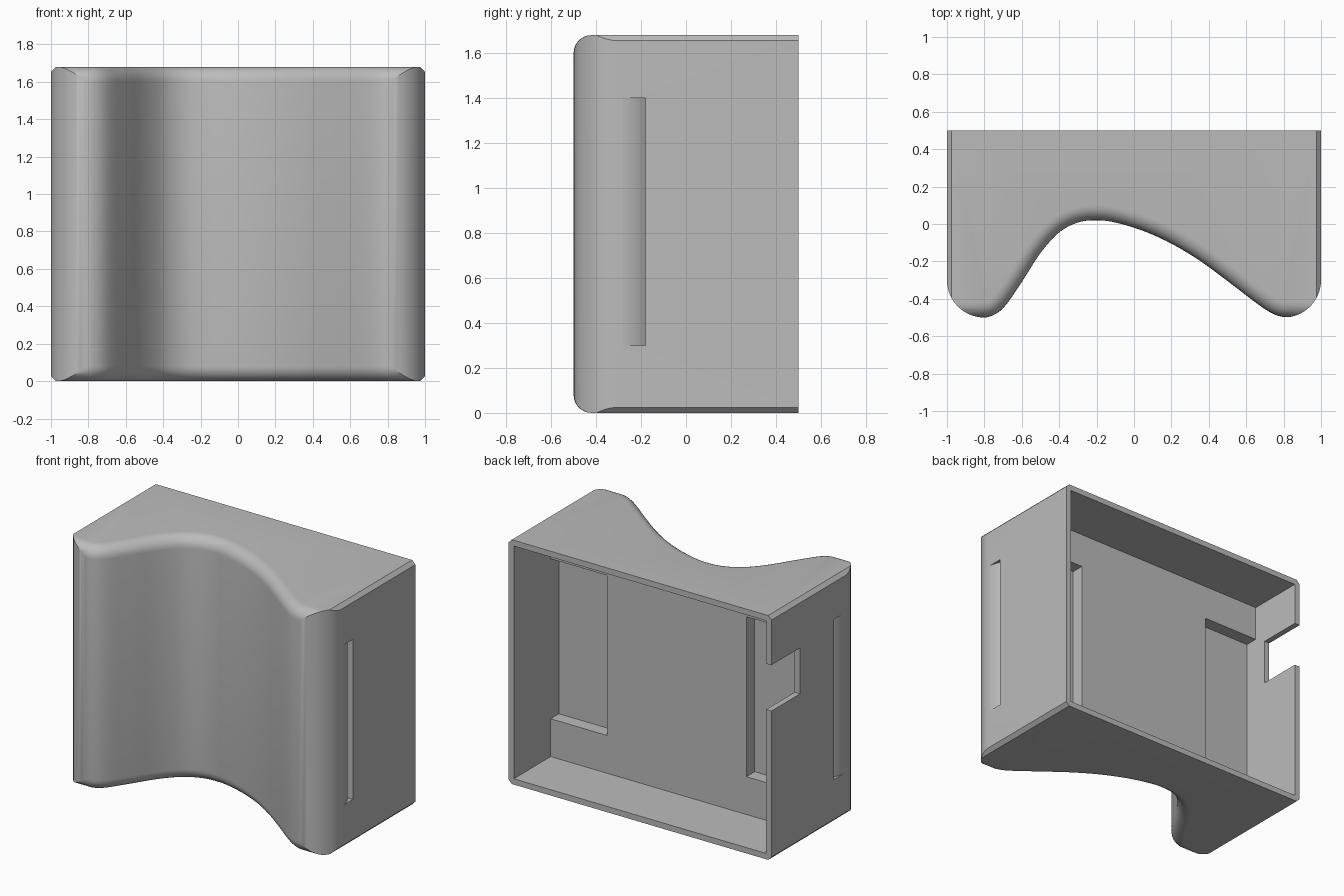
import bpy, bmesh, math
from mathutils import Vector

if "Cube" in bpy.data.objects:
    bpy.data.objects.remove(bpy.data.objects["Cube"], do_unlink=True)

HEIGHT, FILLET, WALL, CORNER = 1.68, 0.08, 0.04, 0.2

grey = bpy.data.materials.new("plain grey")
grey.use_nodes = True
grey.diffuse_color = (0.5, 0.5, 0.5, 1)
grey.node_tree.nodes["Principled BSDF"].inputs["Base Color"].default_value = (0.5, 0.5, 0.5, 1)


def loft(name, rings):
    """Closed solid through rings that have equal point counts."""
    bm = bmesh.new()
    loops = [[bm.verts.new(p) for p in ring] for ring in rings]
    n = len(loops[0])
    for a, b in zip(loops, loops[1:]):
        for i in range(n):
            j = (i + 1) % n
            bm.faces.new((a[i], a[j], b[j], b[i]))
    bm.faces.new(loops[0][::-1])
    bm.faces.new(loops[-1])
    bmesh.ops.recalc_face_normals(bm, faces=bm.faces)
    mesh = bpy.data.meshes.new(name)
    bm.to_mesh(mesh)
    bm.free()
    mesh.materials.append(grey)
    obj = bpy.data.objects.new(name, mesh)
    bpy.context.collection.objects.link(obj)
    return obj


def prism(name, outline, z0, z1):
    return loft(name, [[(x, y, z) for x, y in outline] for z in (z0, z1)])


def box(name, x0, x1, y0, y1, z0, z1):
    return prism(name, [(x0, y0), (x1, y0), (x1, y1), (x0, y1)], z0, z1)


def cut(target, tool, operation="DIFFERENCE"):
    """Apply a boolean and throw the tool away."""
    mod = target.modifiers.new("cut", "BOOLEAN")
    mod.object, mod.operation, mod.solver = tool, operation, "EXACT"
    bpy.context.view_layer.objects.active = target
    bpy.ops.object.modifier_apply(modifier=mod.name)
    bpy.data.objects.remove(tool, do_unlink=True)


def smooth_curve(points, steps):
    """Catmull-Rom curve through the inner points."""
    pts = [Vector(p) for p in points]
    out = []
    for a, b, c, d in zip(pts, pts[1:], pts[2:], pts[3:]):
        for k in range(steps):
            t = k / steps
            out.append(0.5 * (2 * b + (c - a) * t + (2 * a - 5 * b + 4 * c - d) * t ** 2
                              + (3 * b - a - 3 * c + d) * t ** 3))
    return out + [pts[-2]]


def arc(cx, cy, radius, start, end, steps=14):
    angles = [math.radians(start + (end - start) * i / steps) for i in range(steps + 1)]
    return [(cx + radius * math.cos(a), cy + radius * math.sin(a)) for a in angles]


# Wavy front, from right lump over the hollow to left lump
wave = smooth_curve([(-0.9, -0.5), (-0.79, -0.5), (-0.7, -0.45), (-0.6, -0.31), (-0.5, -0.155),
                     (-0.4, -0.045), (-0.3, 0.008), (-0.2, 0.02), (-0.1, 0.008), (0.05, -0.037),
                     (0.2, -0.105), (0.35, -0.195), (0.5, -0.305), (0.7, -0.455),
                     (0.8, -0.498), (0.9, -0.5)], 6)


def front_ring(inset, z):
    ring = [(-1.1, -0.5 + inset, z)]
    for i, p in enumerate(wave):
        d = (wave[min(i + 1, len(wave) - 1)] - wave[max(i - 1, 0)]).normalized()
        if i in (0, len(wave) - 1):
            d = Vector((1, 0))
        ring.append((p.x - d.y * inset, p.y + d.x * inset, z))
    return ring + [(1.1, -0.5 + inset, z), (1.1, 0.5, z), (-1.1, 0.5, z)]


# Body with rounded top and bottom front edges
quarter = [math.pi / 2 * i / 7 for i in range(8)]
lower = [(FILLET * (1 - math.sin(a)), FILLET * (1 - math.cos(a))) for a in quarter]
stations = lower + [(d, HEIGHT - z) for d, z in reversed(lower)]
body = loft("body_shell", [front_ring(d, z) for d, z in stations])

# Rounded vertical front corners
mask = (arc(-0.8, -0.3, CORNER, 180, 270) + arc(0.8, -0.3, CORNER, 270, 360)
        + [(1, 0.7), (-1, 0.7)])
cut(body, prism("corner_mask", mask, -0.2, HEIGHT + 0.2), "INTERSECT")

# Chamfers along the long side edges
for side in (-1, 1):
    for z, up in ((0, -1), (HEIGHT, 1)):
        edge = [(0.925, 0.05), (1.05, -0.075), (1.05, 0.05)]
        cut(body, loft("chamfer_cutter", [[(side * x, y, z + up * h) for x, h in edge]
                                          for y in (-0.7, 0.7)]))

# Open cavity at the back
inner = 1 - WALL
cut(body, box("cavity_cutter", -inner, inner, 0.1, 0.7, WALL, HEIGHT - WALL))

for side in (-1, 1):
    # Shallow pocket in the cavity floor
    x0, x1 = sorted((side * 0.53, side * inner))
    cut(body, box("pocket_cutter", x0, x1, 0.01, 0.3, 0.3, 1.4))
    # Finger groove in the side wall, continuing the corner curve
    groove = arc(0.8, -0.3, CORNER, 6, 36.87, 8) + [(1.1, -0.18), (1.1, -0.279)]
    cut(body, prism("groove_cutter", [(side * x, y) for x, y in groove], 0.3, 1.4))

# Cable notch in the right wall
cut(body, box("notch_cutter", -1.1, -0.9, 0.19, 0.7, 1.03, 1.345))

bpy.ops.object.select_all(action="DESELECT")
body.select_set(True)
bpy.context.view_layer.objects.active = body
bpy.ops.object.shade_smooth_by_angle(angle=math.radians(25))
